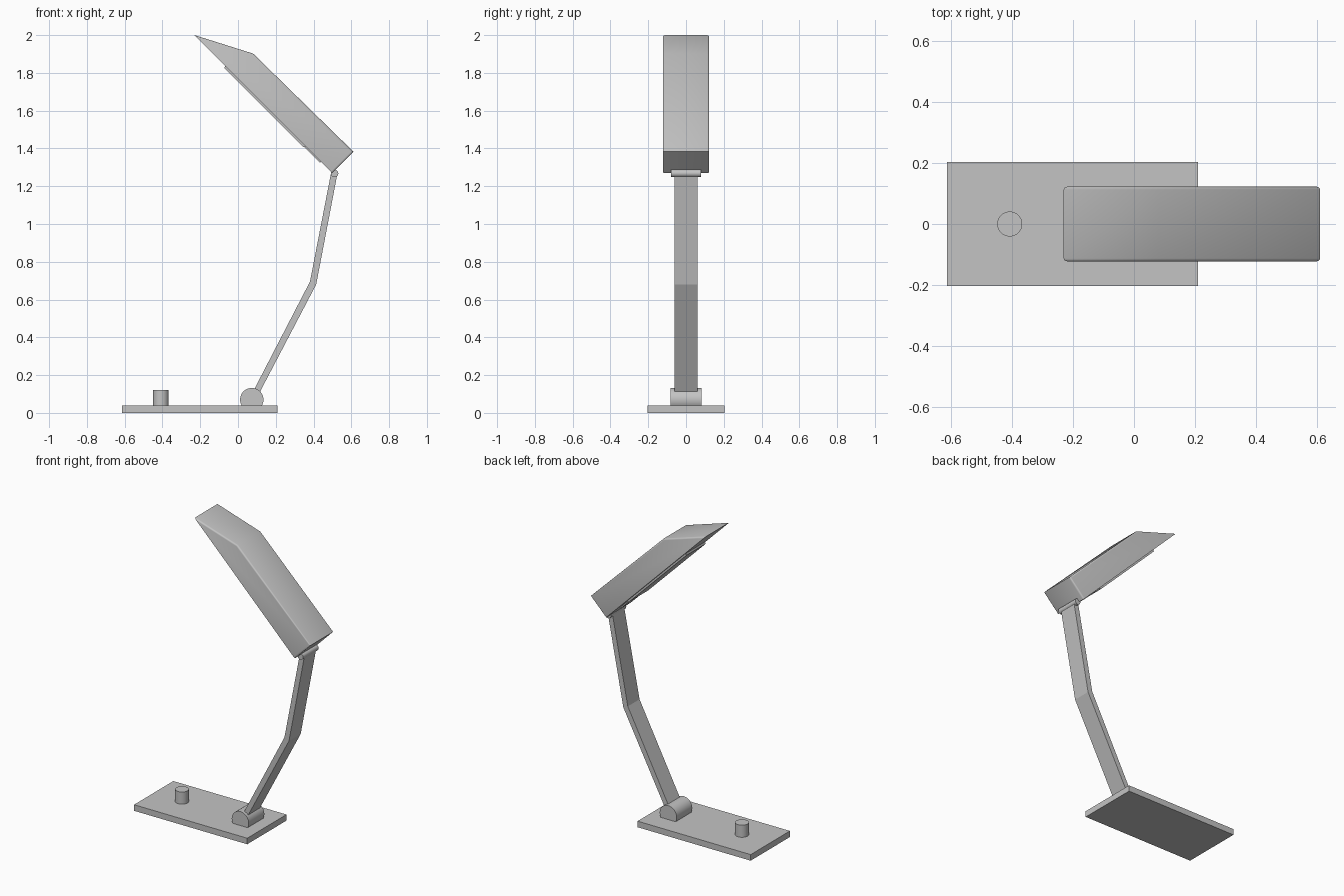
import bpy, bmesh, math
from mathutils import Vector

if "Cube" in bpy.data.objects:
    bpy.data.objects.remove(bpy.data.objects["Cube"])

grey = bpy.data.materials.new("neutral grey")
grey.diffuse_color = (0.55, 0.55, 0.55, 1)
grey.use_nodes = True
grey.node_tree.nodes["Principled BSDF"].inputs["Base Color"].default_value = grey.diffuse_color


def finish(name, bm, smooth=False):
    bmesh.ops.recalc_face_normals(bm, faces=bm.faces[:])
    me = bpy.data.meshes.new(name)
    bm.to_mesh(me)
    bm.free()
    ob = bpy.data.objects.new(name, me)
    bpy.context.collection.objects.link(ob)
    me.materials.append(grey)
    if smooth:
        bpy.ops.object.select_all(action='DESELECT')
        ob.select_set(True)
        bpy.context.view_layer.objects.active = ob
        bpy.ops.object.shade_smooth_by_angle(angle=math.radians(35))
    return ob


def prism(pts, half):
    """Extrude an (x, z) profile symmetrically along y."""
    bm = bmesh.new()
    f = bm.faces.new([bm.verts.new((x, -half, z)) for x, z in pts])
    ext = bmesh.ops.extrude_face_region(bm, geom=[f])["geom"]
    vs = [v for v in ext if isinstance(v, bmesh.types.BMVert)]
    bmesh.ops.translate(bm, verts=vs, vec=(0, 2 * half, 0))
    return bm


def arc(cx, cz, r, a0, a1, n):
    return [(cx + r * math.cos(math.radians(a0 + (a1 - a0) * i / n)),
             cz + r * math.sin(math.radians(a0 + (a1 - a0) * i / n))) for i in range(n + 1)]


# base plate
finish("base_plate", prism([(-0.614, 0), (0.21, 0), (0.21, 0.04), (-0.614, 0.04)], 0.204))

# dial knob
bm = bmesh.new()
bmesh.ops.create_cone(bm, cap_ends=True, segments=48, radius1=0.041, radius2=0.041, depth=0.085)
bmesh.ops.translate(bm, verts=bm.verts[:], vec=(-0.408, 0, 0.0775))
finish("dial_knob", bm, True)

# rounded lower hinge, flat where it meets the base
finish("lower_hinge", prism(arc(0.073, 0.07, 0.062, -30, 210, 32), 0.081), True)

# bent arm
finish("bent_arm", prism([(0.068, 0.09), (0.105, 0.09), (0.414, 0.68), (0.526, 1.265),
                          (0.493, 1.272), (0.381, 0.695)], 0.061))

# upper hinge pin
finish("upper_hinge", prism(arc(0.511, 1.268, 0.02, 0, 345, 23), 0.08), True)

# lamp head: wedge-tipped box with softened upper and end edges
bm = prism([(-0.231, 2.0), (0.08, 1.902), (0.611, 1.383), (0.499, 1.27)], 0.123)
edges = []
for e in bm.edges:
    a, b = (v.co for v in e.verts)
    on_underside = abs(a.x + a.z - 1.769) < 0.01 and abs(b.x + b.z - 1.769) < 0.01
    if abs(a.y - b.y) < 1e-4:
        continue
for e in bm.edges:
    a, b = (v.co for v in e.verts)
    lower = a.x + a.z < 1.79 and b.x + b.z < 1.79
    if abs(a.y - b.y) < 1e-4 and not lower:
        edges.append(e)
bmesh.ops.bevel(bm, geom=edges, offset=0.01, segments=3, profile=0.5, affect='EDGES')
finish("lamp_head", bm, True)


# plates under the head, placed along its sloping underside
def under_plate(name, x0, x1, half, depth, inset):
    d = Vector((1, 0, -1)).normalized()
    n = Vector((-1, 0, -1)).normalized()
    a, b = (Vector((x, 0, 1.769 - x)) for x in (x0, x1))
    p = [a - n * 0.005, b - n * 0.005, b + n * depth - d * inset, a + n * depth + d * inset]
    finish(name, prism([(v.x, v.z) for v in p], half))


under_plate("light_panel", -0.07, 0.36, 0.1, 0.012, 0.008)
under_plate("head_bracket", 0.35, 0.44, 0.06, 0.007, 0.0)
